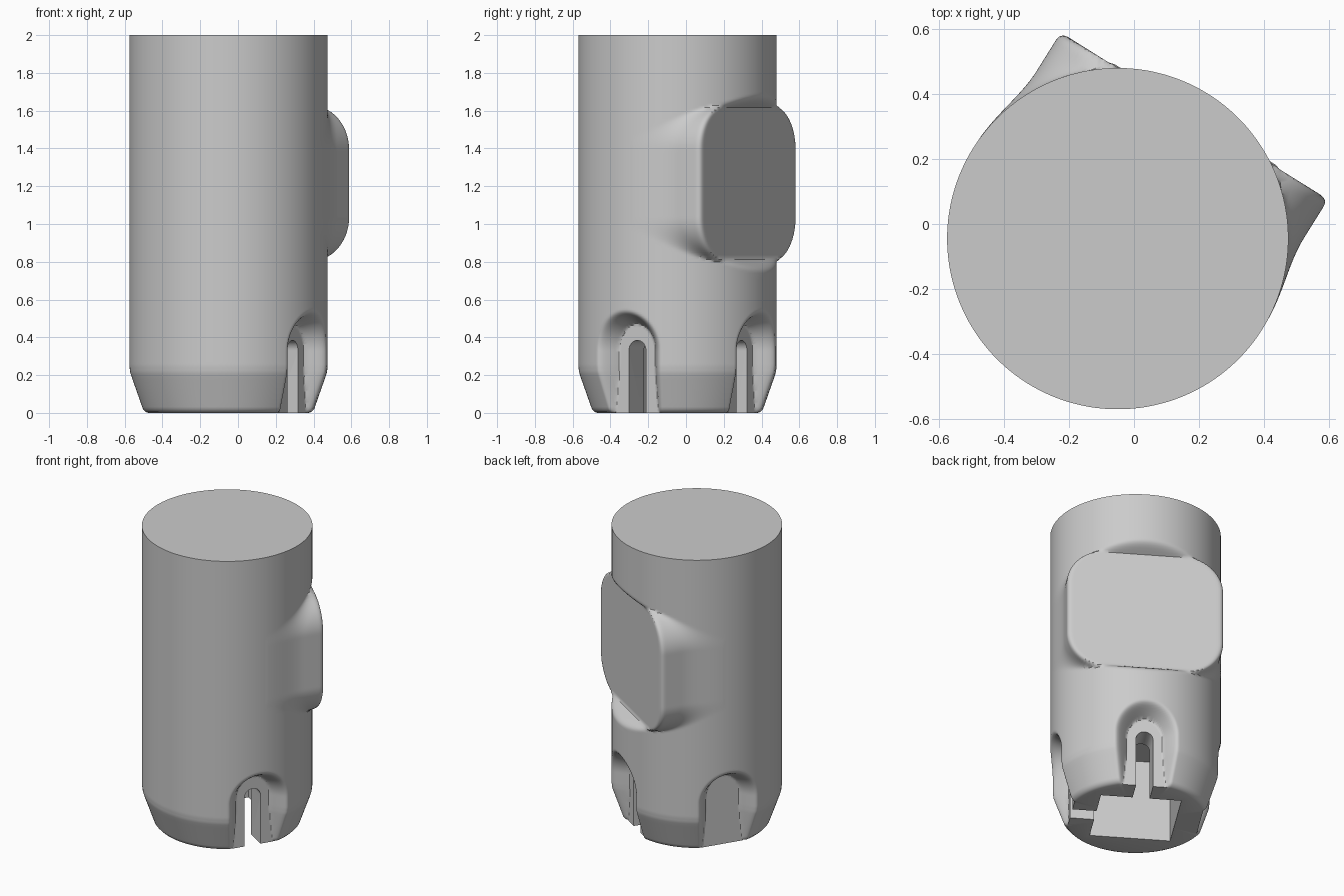
import bpy, bmesh
from math import sin, cos, pi, radians, sqrt, hypot
from mathutils import Matrix, Vector

if "Cube" in bpy.data.objects:
    bpy.data.objects.remove(bpy.data.objects["Cube"])

CX, CY = -0.05, -0.045          # shaft axis
FACE = radians(58)              # direction the raised pad faces
NOTCHES = [FACE - pi / 2, FACE, FACE + pi / 2]
PROFILE = [(0, .425), (.006, .44), (.02, .453), (.045, .462), (.19, .513), (.215, .521), (.25, .525), (2, .525)]


def smin(a, b, k):
    h = max(k - abs(a - b), 0) / k
    return min(a, b) - h * h * k / 4


def smax(a, b, k):
    return -smin(-a, -b, k)


def lathe_radius(z):
    for (z0, r0), (z1, r1) in zip(PROFILE, PROFILE[1:]):
        if z <= z1:
            return r0 + (r1 - r0) * (z - z0) / (z1 - z0)
    return PROFILE[-1][1]


def angle_between(a, b):
    return (a - b + pi) % (2 * pi) - pi


def with_pad(r, th, z):
    # flat rounded-rectangle pad: stands proud at the sides, sunk at the middle
    a = angle_between(th, FACE)
    dz = abs(z - 1.215)
    if abs(a) > 1.5 or dz > .6:
        return r
    half_h, corner = .41, .23
    flat = (.445 + 1.7 * max(0, dz - .40)) / cos(a)
    e = dz - (half_h - corner)
    if e <= 0:
        w = .485
    elif e < corner:
        w = .485 - corner + sqrt(corner ** 2 - e ** 2)
    else:
        w = 0
    wall = min(w / max(abs(sin(a)), .05), 3)
    return smin(flat, smax(r, wall, .05), .04)


def with_notch(r, th, z):
    # arched pockets with flared sides around the foot
    if z > .62:
        return r
    for n in NOTCHES:
        a = angle_between(th, n)
        if abs(a) < .9:
            t = r * sin(a)
            s = hypot(t, z - .33) if z > .33 else abs(t)
            pocket = .40 / cos(a) + 2.2 * max(0, s - .142)
            r = smin(r, pocket, .035) if s > .142 else min(r, pocket)
    return r


def span(a, b, n):
    return [a + (b - a) * i / n for i in range(n)]


def make_object(name, bm):
    bmesh.ops.recalc_face_normals(bm, faces=bm.faces[:])
    me = bpy.data.meshes.new(name)
    bm.to_mesh(me)
    bm.free()
    ob = bpy.data.objects.new(name, me)
    bpy.context.collection.objects.link(ob)
    return ob


# shaft body with pad and pockets
N = 384
levels = [0, .006, .013, .02, .032] + span(.045, .58, 50) + span(.58, .74, 5) + span(.74, 1.7, 80) + span(1.7, 2, 6) + [2]
bm = bmesh.new()
rings = []
for z in levels:
    ring = []
    for i in range(N):
        th = 2 * pi * i / N
        r = with_notch(with_pad(lathe_radius(z), th, z), th, z)
        ring.append(bm.verts.new((CX + r * cos(th), CY + r * sin(th), z)))
    rings.append(ring)
for lo, hi in zip(rings, rings[1:]):
    for i in range(N):
        j = (i + 1) % N
        bm.faces.new((lo[i], lo[j], hi[j], hi[i]))
bm.faces.new(rings[-1])
hub = bm.verts.new((CX, CY, 0))
for i in range(N):
    bm.faces.new((hub, rings[0][(i + 1) % N], rings[0][i]))
shaft = make_object("shaft", bm)

# square socket cutter
cutters = []
bm = bmesh.new()
bmesh.ops.create_cube(bm, size=1, matrix=Matrix.Translation((CX, CY, .225)) @ Matrix.Rotation(FACE, 4, 'Z')
                      @ Matrix.Diagonal((.5, .5, .65, 1)))
cutters.append(make_object("socket_cutter", bm))

# arched slot cutters
for n in NOTCHES:
    bm = bmesh.new()
    hw = .053
    outline = [(-hw, -.1), (hw, -.1)] + [(hw * cos(pi * i / 16), .331 + hw * sin(pi * i / 16)) for i in range(17)]
    face = bm.faces.new([bm.verts.new((.2, t, z)) for t, z in outline])
    new = bmesh.ops.extrude_face_region(bm, geom=[face])["geom"]
    bmesh.ops.translate(bm, vec=Vector((.5, 0, 0)), verts=[g for g in new if isinstance(g, bmesh.types.BMVert)])
    bm.transform(Matrix.Translation((CX, CY, 0)) @ Matrix.Rotation(n, 4, 'Z'))
    cutters.append(make_object("slot_cutter", bm))

# cut and clean up
bpy.context.view_layer.objects.active = shaft
shaft.select_set(True)
for c in cutters:
    c.hide_render = True
    m = shaft.modifiers.new("cut", 'BOOLEAN')
    m.operation, m.solver, m.object = 'DIFFERENCE', 'EXACT', c
    bpy.ops.object.modifier_apply(modifier=m.name)
for c in cutters:
    bpy.data.objects.remove(c, do_unlink=True)
bpy.ops.object.shade_smooth_by_angle(angle=radians(35))
